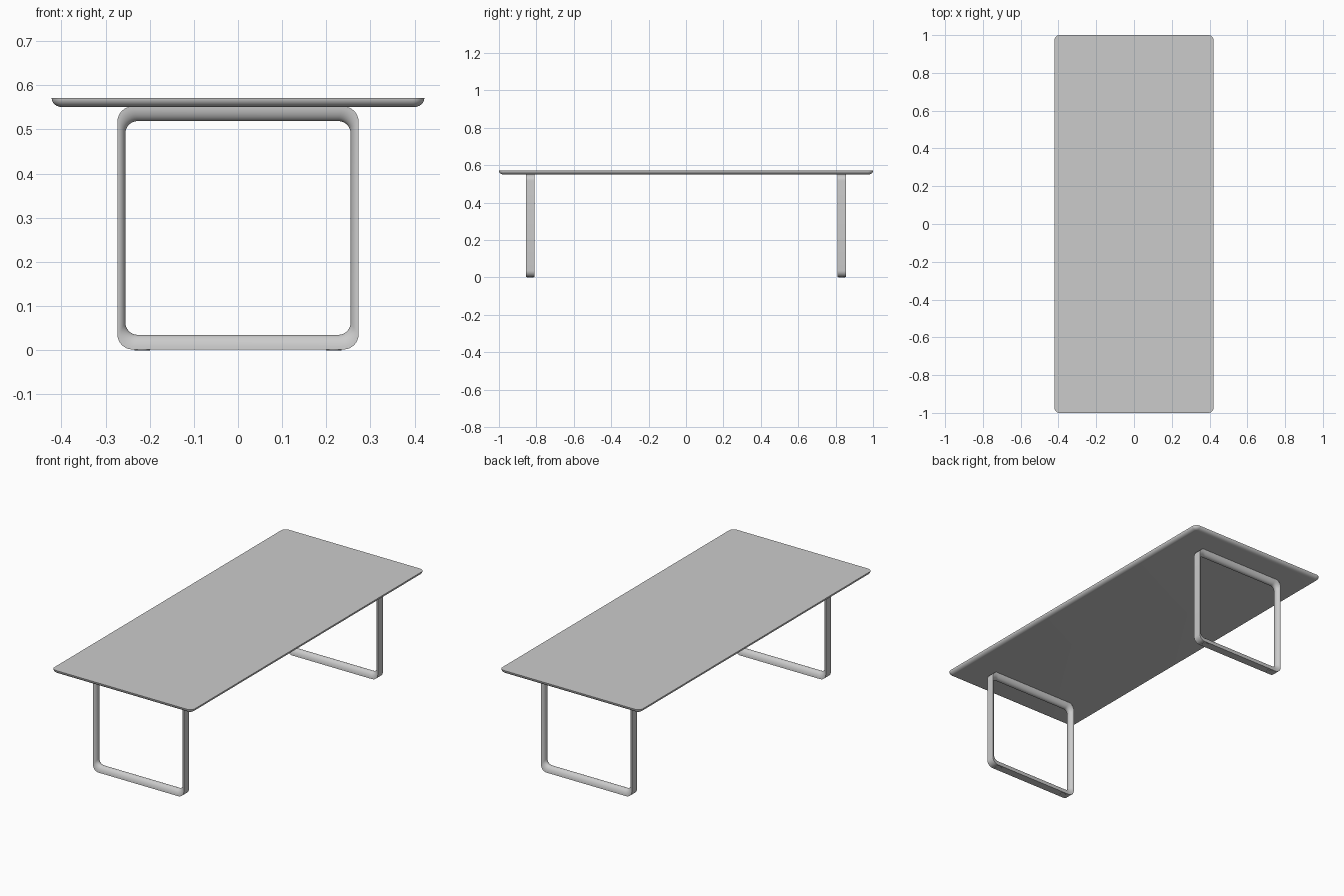
import bpy
import bmesh
from math import sin, cos, pi

cube = bpy.data.objects.get("Cube")
if cube:
    bpy.data.objects.remove(cube)

grey = bpy.data.materials.new("plain grey")
grey.use_nodes = True
tone = (0.6, 0.6, 0.6, 1)
grey.diffuse_color = tone
grey.node_tree.nodes["Principled BSDF"].inputs["Base Color"].default_value = tone


def rounded_rect(half_a, half_b, radius, steps=8):
    """Outline points of a rectangle with round corners."""
    points = []
    corners = [(1, 1), (-1, 1), (-1, -1), (1, -1)]
    for i, (sa, sb) in enumerate(corners):
        for k in range(steps + 1):
            t = (i + k / steps) * pi / 2
            points.append((sa * (half_a - radius) + radius * cos(t),
                           sb * (half_b - radius) + radius * sin(t)))
    return points


def loft(name, rings, closed):
    """Skin a list of equal rings; either close the loop or cap both ends."""
    bm = bmesh.new()
    loops = [[bm.verts.new(p) for p in ring] for ring in rings]
    pairs = list(zip(loops, loops[1:]))
    if closed:
        pairs.append((loops[-1], loops[0]))
    else:
        bm.faces.new(loops[0])
        bm.faces.new(loops[-1])
    for lower, upper in pairs:
        for i in range(len(lower)):
            j = i - 1
            bm.faces.new((lower[j], lower[i], upper[i], upper[j]))
    bmesh.ops.recalc_face_normals(bm, faces=bm.faces)
    mesh = bpy.data.meshes.new(name)
    bm.to_mesh(mesh)
    bm.free()
    mesh.materials.append(grey)
    obj = bpy.data.objects.new(name, mesh)
    bpy.context.collection.objects.link(obj)
    bpy.ops.object.select_all(action="DESELECT")
    obj.select_set(True)
    bpy.context.view_layer.objects.active = obj
    bpy.ops.object.shade_smooth_by_angle()
    return obj


# Tabletop: flat above, edge curving in towards the underside
top_z, thickness, undercut = 0.571, 0.02, 0.023
rings = []
for k in range(9):
    a = k / 8 * pi / 2
    inset = undercut * (1 - cos(a))
    z = top_z - thickness * sin(a)
    outline = rounded_rect(0.422 - inset, 1 - inset, 0.028 - inset)
    rings.append([(x, y, z) for x, y in outline])
loft("tabletop", rings, closed=False)

# Leg frames: flat outer band with a rounded inner side
base_z, frame_top = 0.002, 0.552
mid_z = (base_z + frame_top) / 2
half_h = (frame_top - base_z) / 2
outer = rounded_rect(0.273, half_h, 0.034)
inner = rounded_rect(0.255, half_h - 0.033, 0.028)
segments = 16

for side, label in ((-1, "front"), (1, "back")):
    centre_y = side * 0.832
    rings = []
    for k in range(segments + 1):
        a = k / segments * pi
        y, depth = centre_y + 0.0225 * cos(a), sin(a)
        rings.append([(o[0] + (i[0] - o[0]) * depth, y,
                       mid_z + o[1] + (i[1] - o[1]) * depth)
                      for o, i in zip(outer, inner)])
    loft(label + "_leg_frame", rings, closed=True)

    # Thin round glides under each frame
    for sx, hand in ((-1, "right"), (1, "left")):
        disc = [(sx * 0.217 + 0.0175 * cos(t * pi / 12),
                 centre_y + 0.0175 * sin(t * pi / 12)) for t in range(24)]
        loft(f"{label}_{hand}_glide",
             [[(x, y, z) for x, y in disc] for z in (0, 0.004)], closed=False)
